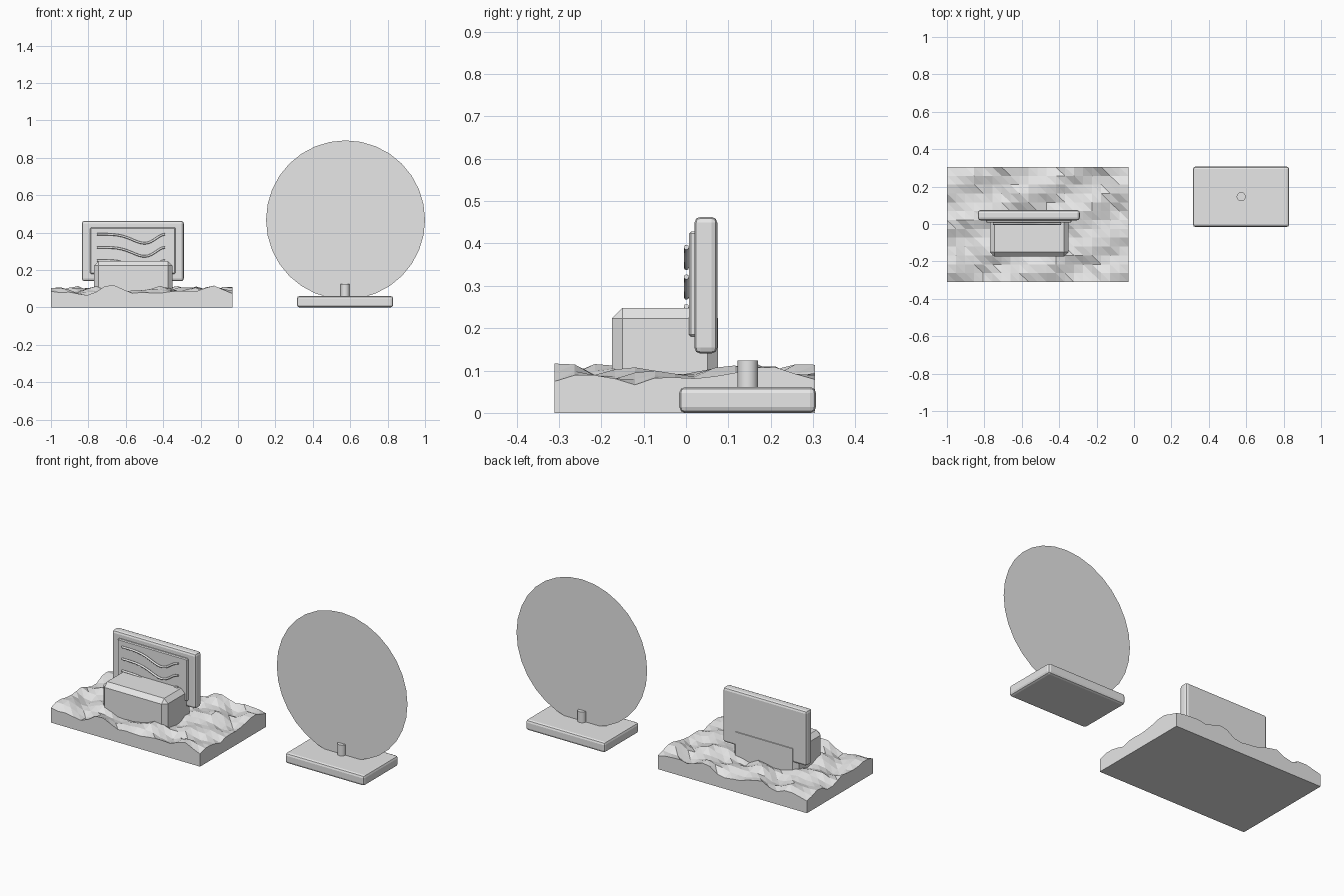
import bpy
import bmesh
import math
import random
from mathutils import Matrix

cube = bpy.data.objects.get("Cube")
if cube:
    bpy.data.objects.remove(cube, do_unlink=True)

grey = bpy.data.materials.new("light_grey")
grey.diffuse_color = (0.8, 0.8, 0.8, 1)
grey.use_nodes = True
grey.node_tree.nodes["Principled BSDF"].inputs["Base Color"].default_value = (0.8, 0.8, 0.8, 1)


def add_object(name, bm):
    mesh = bpy.data.meshes.new(name)
    bm.to_mesh(mesh)
    bm.free()
    mesh.materials.append(grey)
    obj = bpy.data.objects.new(name, mesh)
    bpy.context.collection.objects.link(obj)
    return obj


def box(name, x, y, z, bevel, segments=1):
    """Bevelled box from (min, max) ranges."""
    bm = bmesh.new()
    size = [b - a for a, b in (x, y, z)]
    centre = [(a + b) / 2 for a, b in (x, y, z)]
    bmesh.ops.create_cube(bm, size=1, matrix=Matrix.Translation(centre) @ Matrix.Diagonal((*size, 1)))
    obj = add_object(name, bm)
    mod = obj.modifiers.new("bevel", "BEVEL")
    mod.width = bevel
    mod.segments = segments
    return obj


# Rippled ground slab: a triangulated height field with walls and a floor
random.seed(4)
X0, X1, Y0, Y1 = -1.0, -0.03, -0.31, 0.305
NX, NY = 20, 13


def height(x, y):
    wave = (math.sin(22 * x + 9 * y + 0.4) + math.sin(13 * x - 29 * y + 1.2)
            + 0.6 * math.sin(34 * x + 21 * y))
    z = 0.088 + 0.011 * wave + random.uniform(-0.006, 0.006)
    return min(max(z, 0.06), 0.118)


bm = bmesh.new()
grid = []
for j in range(NY + 1):
    y = Y0 + (Y1 - Y0) * j / NY
    xs = [X0 + (X1 - X0) * i / NX for i in range(NX + 1)]
    grid.append([bm.verts.new((x, y, height(x, y))) for x in xs])
for j in range(NY):
    for i in range(NX):
        a, b = grid[j][i], grid[j][i + 1]
        c, d = grid[j + 1][i + 1], grid[j + 1][i]
        bm.faces.new((a, b, d))
        bm.faces.new((b, c, d))
rim = (grid[0] + [row[-1] for row in grid[1:]] + grid[-1][-2::-1]
       + [row[0] for row in grid[-2:0:-1]])
foot = [bm.verts.new((v.co.x, v.co.y, 0)) for v in rim]
for k in range(len(rim)):
    n = (k + 1) % len(rim)
    bm.faces.new((rim[k], foot[k], foot[n], rim[n]))
bm.faces.new(foot[::-1])
bmesh.ops.recalc_face_normals(bm, faces=bm.faces)
add_object("rippled_ground", bm)

# Block and upright panel with a raised screen
box("block", (-0.77, -0.35), (-0.175, 0.076), (0.03, 0.248), 0.025)
box("panel", (-0.835, -0.29), (0.02, 0.074), (0.14, 0.463), 0.014, 2)
box("panel_screen", (-0.79, -0.335), (0.007, 0.03), (0.18, 0.428), 0.005)

# Three wavy strands in front of the screen
for n in range(3):
    curve = bpy.data.curves.new(f"wave_strand_{n + 1}", "CURVE")
    curve.dimensions = "3D"
    curve.bevel_depth = 0.006
    curve.bevel_resolution = 2
    curve.use_fill_caps = True
    spline = curve.splines.new("POLY")
    steps = 24
    spline.points.add(steps)
    for i, p in enumerate(spline.points):
        t = i / steps
        z = 0.367 - 0.07 * n + 0.024 * math.cos(math.tau * t ** 1.94)
        p.co = (-0.755 + 0.365 * t, 0.001, z, 1)
    curve.materials.append(grey)
    bpy.context.collection.objects.link(bpy.data.objects.new(curve.name, curve))

# Stand: base, round pin and thin disc
box("stand_base", (0.315, 0.83), (-0.016, 0.307), (0, 0.061), 0.014, 2)

bm = bmesh.new()
bmesh.ops.create_cone(bm, cap_ends=True, segments=32, radius1=0.024, radius2=0.024, depth=0.08,
                      matrix=Matrix.Translation((0.573, 0.146, 0.084)))
pin = add_object("stand_pin", bm)
for face in pin.data.polygons:
    face.use_smooth = abs(face.normal.z) < 0.5
for edge in pin.data.edges:
    ends = [pin.data.vertices[v].co.z for v in edge.vertices]
    edge.use_edge_sharp = abs(ends[0] - ends[1]) < 0.01

bm = bmesh.new()
bmesh.ops.create_circle(bm, cap_ends=True, segments=32, radius=0.425,
                        matrix=Matrix.Translation((0.575, 0.146, 0.468)) @ Matrix.Rotation(math.pi / 2, 4, "X"))
add_object("disc", bm)
